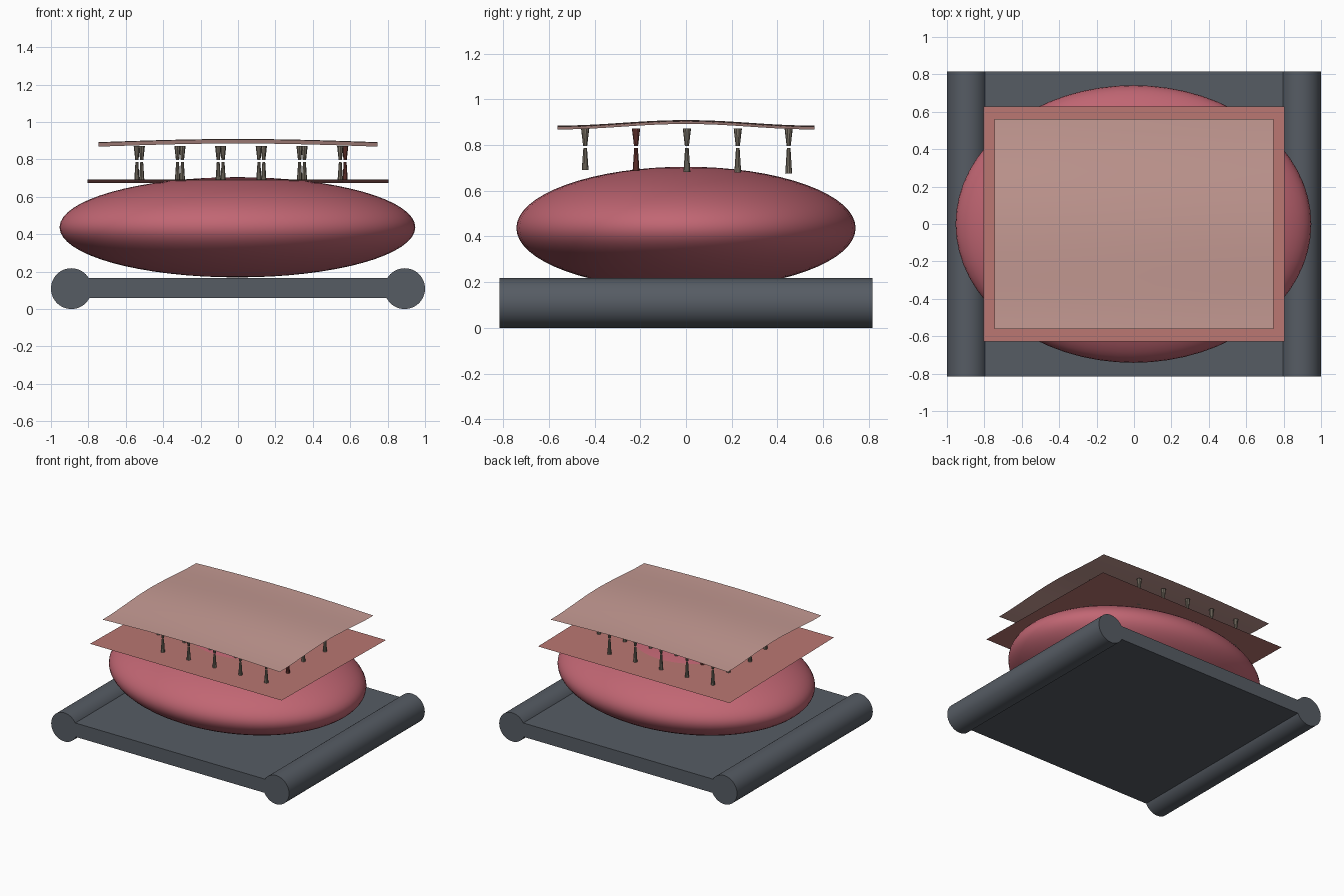
import bpy, bmesh, math

cube = bpy.data.objects.get("Cube")
if cube:
    bpy.data.objects.remove(cube, do_unlink=True)


def material(name, rgb):
    """Flat material from an 8-bit sRGB triple."""
    lin = [((c / 255 + 0.055) / 1.055) ** 2.4 for c in rgb] + [1.0]
    m = bpy.data.materials.new(name)
    m.use_nodes = True
    m.diffuse_color = lin
    bsdf = m.node_tree.nodes["Principled BSDF"]
    bsdf.inputs["Base Color"].default_value = lin
    bsdf.inputs["Roughness"].default_value = 0.7
    return m


slate = material("slate grey", (86, 92, 100))
rose = material("rose", (193, 102, 115))
pale = material("pale pink", (198, 155, 148))
coral = material("coral pink", (186, 119, 114))
beige = material("grey beige", (126, 118, 105))
brown = material("red brown", (116, 60, 54))


def finish(obj, name, mat, smooth=True):
    obj.name = name
    obj.data.materials.append(mat)
    if smooth:
        bpy.ops.object.select_all(action="DESELECT")
        obj.select_set(True)
        bpy.context.view_layer.objects.active = obj
        bpy.ops.object.shade_smooth_by_angle(angle=math.radians(35))
    return obj


def mesh_object(name, bm, mat):
    mesh = bpy.data.meshes.new(name)
    bm.to_mesh(mesh)
    bm.free()
    obj = bpy.data.objects.new(name, mesh)
    bpy.context.collection.objects.link(obj)
    return finish(obj, name, mat)


def sheet(name, half_x, half_y, height, mat):
    """Thin rectangular sheet whose height follows a function of x and y."""
    bm = bmesh.new()
    bmesh.ops.create_grid(bm, x_segments=24, y_segments=24, size=1)
    for v in bm.verts:
        v.co.x *= half_x
        v.co.y *= half_y
        v.co.z = height(v.co.x, v.co.y)
    return mesh_object(name, bm, mat)


# Base: flat slab between two side rollers
bpy.ops.mesh.primitive_cube_add(size=1, location=(0, 0, 0.1125))
slab = bpy.context.object
slab.scale = (1.64, 1.63, 0.105)
finish(slab, "base_slab", slate, smooth=False)
for side, label in ((1, "left"), (-1, "right")):
    bpy.ops.mesh.primitive_cylinder_add(
        vertices=48, radius=0.109, depth=1.63,
        location=(side * 0.891, 0, 0.109), rotation=(math.pi / 2, 0, 0))
    finish(bpy.context.object, label + "_roller", slate)

# Flattened oval body
bpy.ops.mesh.primitive_uv_sphere_add(segments=64, ring_count=32, location=(-0.003, 0, 0.437))
body = bpy.context.object
body.scale = (0.951, 0.742, 0.268)
finish(body, "oval_body", rose)


# Lower sheet tilts gently, upper sheet arches over it
def lower_height(x, y):
    return 0.683 - 0.016 * y


def upper_height(x, y):
    arch_x = 0.017 * math.cos(math.pi / 2 * x / 0.745)
    arch_y = 0.012 * (1 + math.cos(math.pi * y / 0.56))
    return 0.868 + arch_x + arch_y


sheet("lower_sheet", 0.805, 0.627, lower_height, coral)
sheet("upper_sheet", 0.745, 0.562, upper_height, pale)

# Posts: each is a pair of facing flared pegs with a narrow gap
posts = {beige: bmesh.new(), brown: bmesh.new()}


def peg(bm, x, y, z_low, z_high, r_low, r_high):
    ret = bmesh.ops.create_cone(bm, cap_ends=True, segments=10, radius1=r_low,
                                radius2=r_high, depth=z_high - z_low)
    bmesh.ops.translate(bm, verts=ret["verts"], vec=(x, y, (z_low + z_high) / 2))


for row in range(5):
    for col in range(6):
        # two opposite corners stay empty
        if (row, col) in ((0, 0), (4, 5)):
            continue
        x = 0.015 + (col - 2.5) * 0.2175 + (0.014 if row % 2 else -0.012)
        y = 0.004 + (row - 2) * 0.2225
        bm = posts[brown if (row * 2 + col) % 7 == 0 else beige]
        peg(bm, x, y, lower_height(x, y), 0.786, 0.015, 0.008)
        peg(bm, x, y, 0.796, 0.872, 0.009, 0.018)

mesh_object("beige_posts", posts[beige], beige)
mesh_object("brown_posts", posts[brown], brown)
